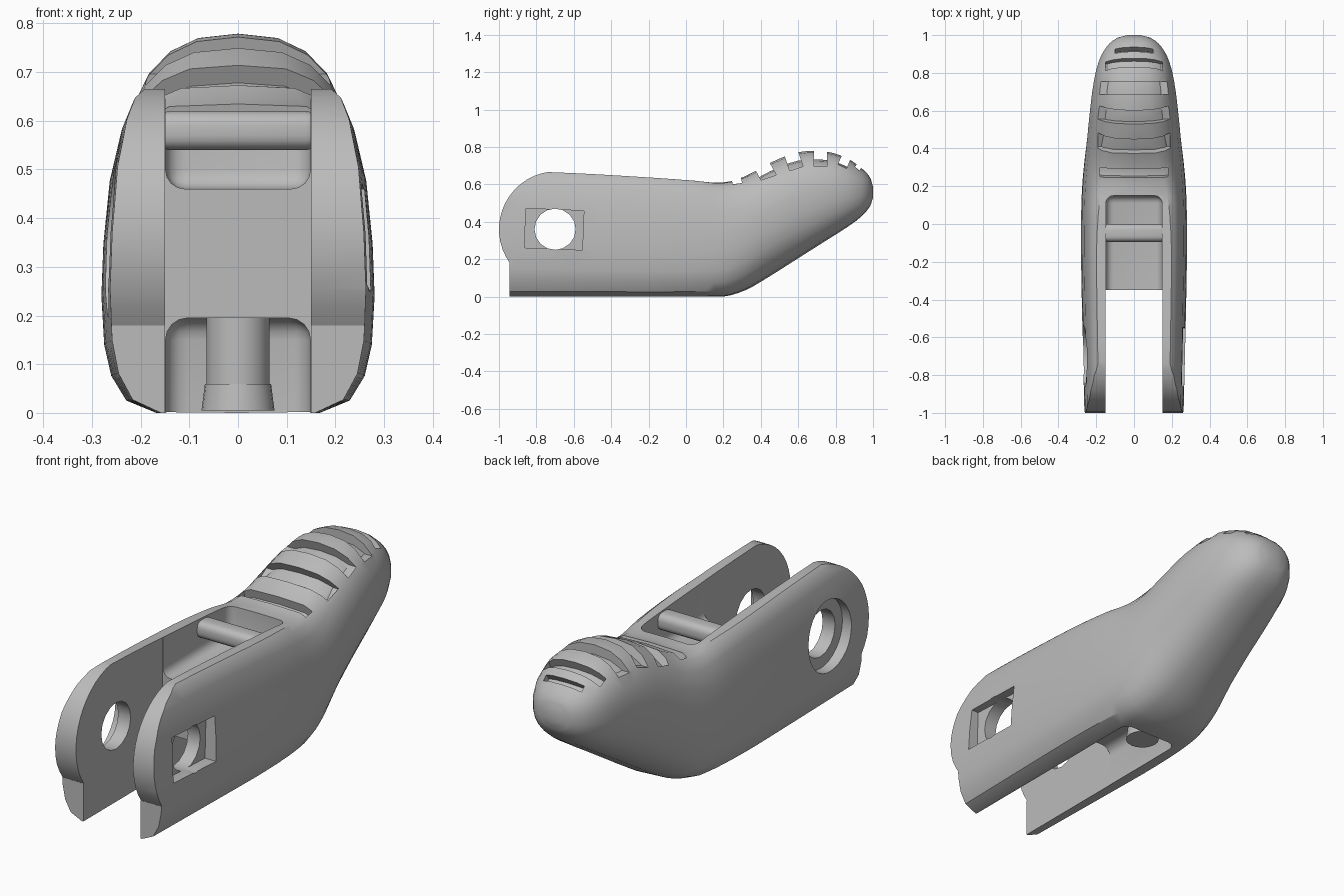
import bpy, bmesh, math
from mathutils import Matrix, Vector

if "Cube" in bpy.data.objects:
    bpy.data.objects.remove(bpy.data.objects["Cube"], do_unlink=True)

grey = bpy.data.materials.new("plain grey")
grey.use_nodes = True
grey.diffuse_color = (0.5, 0.5, 0.5, 1)
grey.node_tree.nodes["Principled BSDF"].inputs["Base Color"].default_value = grey.diffuse_color


def make(name, bm):
    bmesh.ops.recalc_face_normals(bm, faces=bm.faces[:])
    mesh = bpy.data.meshes.new(name)
    bm.to_mesh(mesh)
    bm.free()
    ob = bpy.data.objects.new(name, mesh)
    bpy.context.collection.objects.link(ob)
    mesh.materials.append(grey)
    return ob


def box(name, low, high, bevel=0, tilt=0):
    low, high = Vector(low), Vector(high)
    bm = bmesh.new()
    bmesh.ops.create_cube(bm, size=1)
    bmesh.ops.scale(bm, vec=high - low, verts=bm.verts[:])
    if bevel:
        bmesh.ops.bevel(bm, geom=bm.edges[:], offset=bevel, segments=4,
                        profile=0.5, affect='EDGES')
    bm.transform(Matrix.Translation((low + high) / 2) @ Matrix.Rotation(tilt, 4, 'X'))
    return make(name, bm)


def cylinder(name, centre, r1, r2, depth, axis='X', sides=24):
    bm = bmesh.new()
    bmesh.ops.create_cone(bm, cap_ends=True, segments=sides, radius1=r1, radius2=r2, depth=depth)
    turn = Matrix.Rotation(math.pi / 2, 4, 'Y') if axis == 'X' else Matrix()
    bm.transform(Matrix.Translation(centre) @ turn)
    return make(name, bm)


def boolean(ob, tool, operation='DIFFERENCE'):
    mod = ob.modifiers.new("cut", 'BOOLEAN')
    mod.object, mod.operation, mod.solver = tool, operation, 'EXACT'
    bpy.context.view_layer.objects.active = ob
    bpy.ops.object.modifier_apply(modifier=mod.name)
    bpy.data.objects.remove(tool, do_unlink=True)


# Stations along the lever: y, bottom, top, half width, roundness
STATIONS = [
    (-1.02, 0, .675, .262, 0), (-.6, 0, .66, .272, 0), (-.2, 0, .637, .28, 0),
    (.05, 0, .62, .28, .1), (.2, 0, .61, .275, .3), (.32, .035, .645, .265, .6),
    (.45, .11, .715, .25, .9), (.6, .205, .772, .235, 1), (.75, .3, .775, .215, 1),
    (.86, .37, .74, .188, 1), (.94, .43, .685, .145, 1), (.985, .485, .635, .09, 1),
    (1, .53, .585, .035, 1)]
FLAT = [(0, 0), (.6, 0), (.82, .04), (.93, .12), (.98, .22), (1, .38), (.985, .55),
        (.94, .75), (.86, .9), (.79, .97), (.71, 1), (0, 1)]


def spow(a, p):
    return math.copysign(abs(a) ** p, a)


def section(station, drop):
    y, low, top, half, mix = station
    top -= drop * min(1, mix * 2)
    side = []
    for i, (u, v) in enumerate(FLAT):
        a = math.pi * (i / (len(FLAT) - 1) - 0.5)
        ru, rv = spow(math.cos(a), .8), .5 + .5 * spow(math.sin(a), .85)
        u, v = u + (ru - u) * mix, v + (rv - v) * mix
        side.append((half * u, y, low + (top - low) * v))
    side[0], side[-1] = (0, *side[0][1:]), (0, *side[-1][1:])
    return side + [(-x, yy, z) for x, yy, z in side[-2:0:-1]]


def smooth_stations():
    pts = [Vector(s) for s in STATIONS]
    out = []
    for i in range(len(pts) - 1):
        p0, p1, p2 = pts[max(i - 1, 0)], pts[i], pts[i + 1]
        p3 = pts[min(i + 2, len(pts) - 1)]
        for t in (0, 1 / 3, 2 / 3):
            # Monotone y, curved remaining values
            m1, m2 = [(b - a) / max(b[0] - a[0], .001) * (p2[0] - p1[0])
                      for a, b in ((p0, p2), (p1, p3))]
            s = (p1 * (2*t**3 - 3*t**2 + 1) + m1 * (t**3 - 2*t**2 + t)
                 + p2 * (3*t**2 - 2*t**3) + m2 * (t**3 - t**2))
            out.append((s[0], max(s[1], 0), s[2], s[3], min(max(s[4], 0), 1)))
    return out + [STATIONS[-1]]


def loft(name, drop=0):
    bm = bmesh.new()
    rings = [[bm.verts.new(p) for p in section(s, drop)] for s in smooth_stations()]
    n = len(rings[0])
    for a, b in zip(rings, rings[1:]):
        for i in range(n):
            j = (i + 1) % n
            bm.faces.new((a[i], a[j], b[j], b[i]))
    bm.faces.new(rings[0])
    bm.faces.new(rings[-1])
    return make(name, bm)


body = loft("lever_body")

# Rounded fork ends with a small heel below
outline = [(1.1, -.1), (-.945, -.1), (-.945, .18)]
for k in range(17):
    a = math.radians(216 - 126 * k / 16)
    outline.append((-.69 + .31 * math.cos(a), .36 + .31 * math.sin(a)))
outline += [(-.69, 1), (1.1, 1)]
bm = bmesh.new()
face = bm.faces.new([bm.verts.new((-.5, y, z)) for y, z in outline])
moved = bmesh.ops.extrude_face_region(bm, geom=[face])["geom"]
bmesh.ops.translate(bm, vec=(1, 0, 0), verts=[v for v in moved if isinstance(v, bmesh.types.BMVert)])
boolean(body, make("fork_outline", bm), 'INTERSECT')

# Grip grooves: y, height, slope, width, half length
for y, z, slope, width, half in ((.27, .625, .25, .05, .18), (.41, .695, .5, .085, .19),
                                 (.565, .76, .32, .075, .19), (.72, .776, 0, .07, .185),
                                 (.855, .742, -.4, .05, .15), (.925, .697, -.65, .03, .1)):
    groove = box("groove", (-half, y - width / 2, z - .08), (half, y + width / 2, z + .08), 0, slope)
    boolean(groove, loft("groove_core", .045))
    boolean(body, groove)

# Slot between the fork arms, top pocket and underside pocket
boolean(body, box("slot", (-.15, -1.3, -.2), (.15, -.35, 1)))
boolean(body, box("top_pocket", (-.149, -.45, .46), (.149, .15, .9), .04))
boolean(body, box("under_pocket", (-.149, -.55, -.2), (.149, .12, .195), .045))

# Pivot hole with a square seat on one arm and a round seat on the other
pivot = (-.7, .36)
boolean(body, cylinder("pivot_hole", (0, *pivot), .11, .11, 1, sides=16))
boolean(body, box("square_seat", (.215, -.86, .255), (.4, -.55, .465), 0, -.04))
boolean(body, cylinder("round_seat", (-.315, *pivot), .165, .165, .2, sides=32))

# Cross bar over the top pocket
bar = box("cross_bar", (-.17, -.095, .54), (.17, 0, .62), .03)

# Peg with a flared foot in the underside pocket
peg = cylinder("peg", (0, .06, .13), .065, .065, .16, 'Z')
foot = cylinder("peg_foot", (0, .06, .032), .075, .068, .055, 'Z')

for ob in (body, bar, peg, foot):
    bpy.ops.object.select_all(action='DESELECT')
    ob.select_set(True)
    bpy.context.view_layer.objects.active = ob
    bpy.ops.object.shade_smooth_by_angle(angle=math.radians(32))
